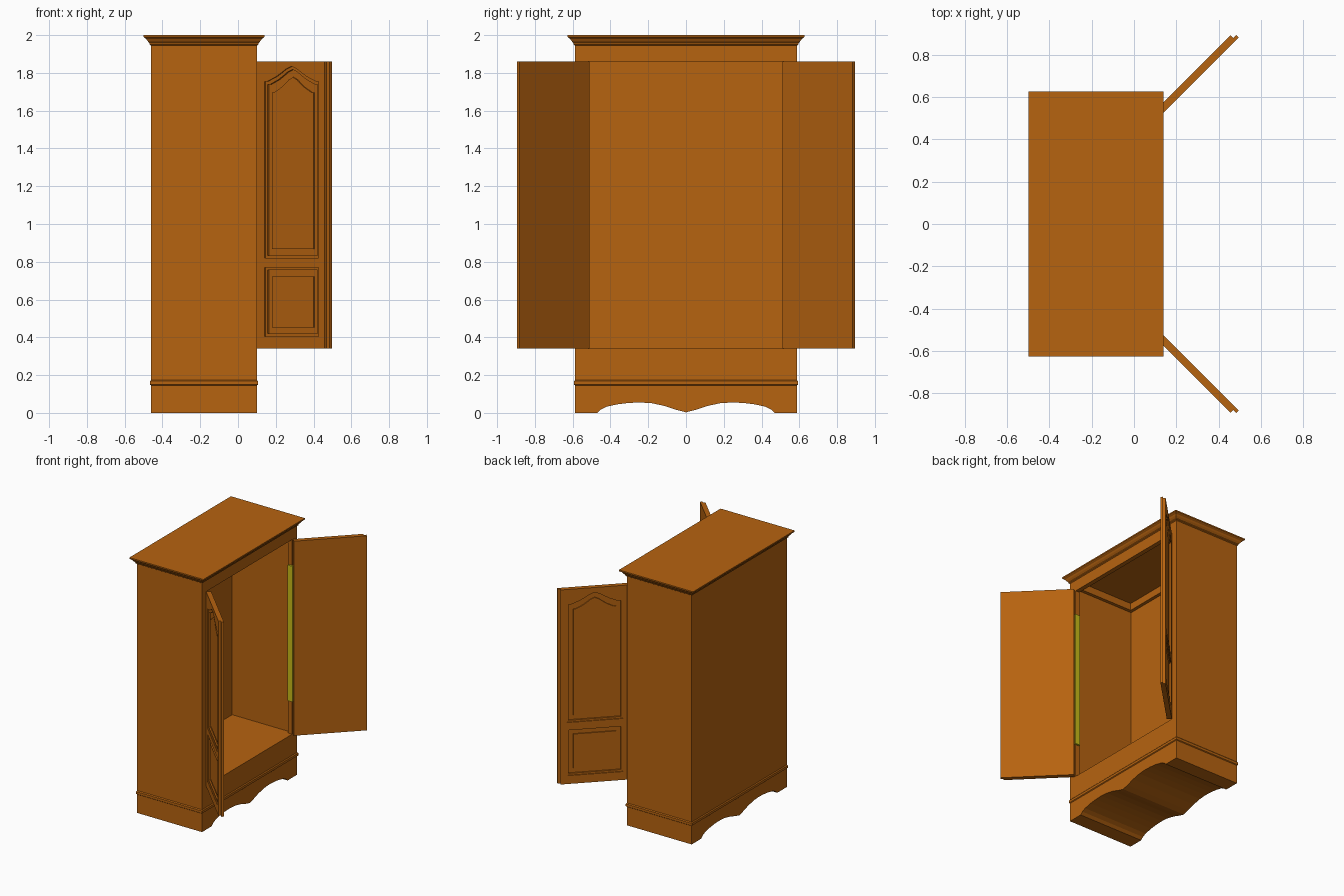
import bpy, bmesh, math
from mathutils import Vector

if "Cube" in bpy.data.objects:
    bpy.data.objects.remove(bpy.data.objects["Cube"])


def material(name, rgb):
    m = bpy.data.materials.new(name)
    m.diffuse_color = (*rgb, 1)
    m.use_nodes = True
    m.node_tree.nodes["Principled BSDF"].inputs["Base Color"].default_value = m.diffuse_color
    return m


WOOD = material("warm wood", (0.47, 0.125, 0.005))
BRASS = material("yellow brass", (0.58, 0.50, 0.01))
Z = Vector((0, 0, 1))


def finish(name, bm, mat):
    bmesh.ops.recalc_face_normals(bm, faces=bm.faces)
    me = bpy.data.meshes.new(name)
    bm.to_mesh(me)
    bm.free()
    me.materials.append(mat)
    ob = bpy.data.objects.new(name, me)
    bpy.context.collection.objects.link(ob)
    return ob


def prism(name, pts, origin, u, v, w, mat=WOOD):
    """Extrude the outline pts (in axes u, v) along the vector w."""
    bm = bmesh.new()
    o = Vector(origin)
    face = bm.faces.new([bm.verts.new(o + u * a + v * b) for a, b in pts])
    ext = bmesh.ops.extrude_face_region(bm, geom=[face])["geom"]
    bmesh.ops.translate(bm, vec=w, verts=[e for e in ext if isinstance(e, bmesh.types.BMVert)])
    return finish(name, bm, mat)


def box(name, x0, x1, y0, y1, z0, z1, mat=WOOD):
    pts = [(x0, y0), (x1, y0), (x1, y1), (x0, y1)]
    return prism(name, pts, (0, 0, z0), Vector((1, 0, 0)), Vector((0, 1, 0)), Z * (z1 - z0), mat)


def loft(name, levels, x0, x1, y):
    """Stack of rectangles, each (outward offset, height)."""
    bm = bmesh.new()
    rings = [[bm.verts.new(p) for p in ((x0 - o, -y - o, z), (x1 + o, -y - o, z),
                                        (x1 + o, y + o, z), (x0 - o, y + o, z))]
             for o, z in levels]
    for a, b in zip(rings, rings[1:]):
        for i in range(4):
            j = (i + 1) % 4
            bm.faces.new((a[i], a[j], b[j], b[i]))
    bm.faces.new(rings[0])
    bm.faces.new(rings[-1])
    return finish(name, bm, WOOD)


BACK, FRONT, HALF = -0.46, 0.10, 0.587
SILL, HEAD, CEIL = 0.34, 1.86, 1.945

# base block with a double scalloped underside running front to back
scallop = [(0.47, 0), (0.45, 0.018), (0.42, 0.033), (0.36, 0.046), (0.30, 0.053), (0.24, 0.055),
           (0.18, 0.051), (0.11, 0.036), (0.05, 0.016)]
outline = [(HALF, SILL), (HALF, 0)] + scallop + [(0, 0.003)]
outline += [(-y, z) for y, z in reversed(outline[:-1])]
prism("base", outline, (BACK, 0, 0), Vector((0, 1, 0)), Z, Vector((FRONT - BACK, 0, 0)))
loft("base_bead", [(0, 0.145), (0.006, 0.15), (0.006, 0.168), (0, 0.175)], BACK, FRONT, HALF)

# carcass
box("back_panel", BACK, BACK + 0.025, -HALF, HALF, SILL, CEIL)
for m, side in ((-1, "left"), (1, "right")):
    ya, yb = sorted((m * HALF, m * 0.55))
    box(side + "_wall", BACK + 0.025, FRONT, ya, yb, SILL, CEIL)
    ya, yb = sorted((m * 0.55, m * 0.525))
    box(side + "_stile", FRONT - 0.035, FRONT, ya, yb, SILL, HEAD)
    box(side + "_ceiling_cleat", BACK + 0.025, FRONT - 0.035, ya, yb, 1.89, CEIL)
box("head_rail", FRONT - 0.035, FRONT, -0.55, 0.55, HEAD, CEIL)
box("back_ceiling_cleat", BACK + 0.025, BACK + 0.05, -0.525, 0.525, 1.89, CEIL)

# cornice with moulded edge
loft("cornice", [(0, CEIL), (0.008, 1.95), (0.008, 1.957), (0.02, 1.97), (0.026, 1.98),
                 (0.034, 1.985), (0.04, 1.99), (0.04, 2.0)], BACK, FRONT, HALF)


def arch(inset):
    """Upper panel outline with a pointed ogee head."""
    a, b, c = 0.057 + inset, 0.46 - inset, 0.2585
    h = (b - a) / 2
    rise = [(1, 0), (0.9, 0), (0.74, 0.012), (0.56, 0.026), (0.38, 0.045), (0.2, 0.066)]
    top = 1.755 - 1.2 * inset
    right = [(c + k * h, top + r) for k, r in rise]
    left = [(c - k * h, top + r) for k, r in reversed(rise)]
    return [(a, 0.82 + inset), (b, 0.82 + inset)] + right + [(c, top + 0.08)] + left


def rect(inset):
    """Lower panel outline."""
    a, b, c, d = 0.057 + inset, 0.46 - inset, 0.405 + inset, 0.77 - inset
    return [(a, c), (b, c), (b, d), (a, d)]


# doors swung open, panelled on the outer face, with a meeting lip
T = 0.036
door_section = [(0, 0), (0.505, 0), (0.505, T / 2), (0.525, T / 2), (0.525, T), (0, T)]
R = math.sqrt(0.5)
for m, side in ((-1, "left"), (1, "right")):
    pivot = Vector((FRONT, m * 0.537, 0))
    along, inward = Vector((R, m * R, 0)), Vector((R, -m * R, 0))
    door = prism(side + "_door", door_section, pivot + Z * SILL, along, inward, Z * (HEAD - SILL))
    for part, shape in (("upper", arch), ("lower", rect)):
        # stepped recess: shallow moulding, then the deeper panel bed
        for i, (inset, depth) in enumerate(((0, 0.007), (0.014, 0.018))):
            cut = prism(f"{side}_{part}_cutter_{i}", shape(inset), pivot - inward * 0.02,
                        along, Z, inward * (0.02 + depth))
            cut.hide_render = True
            cut.hide_viewport = True
            mod = door.modifiers.new(part + " recess", "BOOLEAN")
            mod.operation, mod.solver, mod.object = "DIFFERENCE", "EXACT", cut
        # raised centre field
        prism(f"{side}_{part}_field", shape(0.048), pivot + inward * 0.01, along, Z, inward * 0.012)
    # long brass hinge between door edge and stile
    ya, yb = sorted((m * 0.511, m * 0.525))
    box(side + "_hinge", FRONT - 0.03, FRONT + 0.012, ya, yb, 0.60, 1.66, BRASS)
